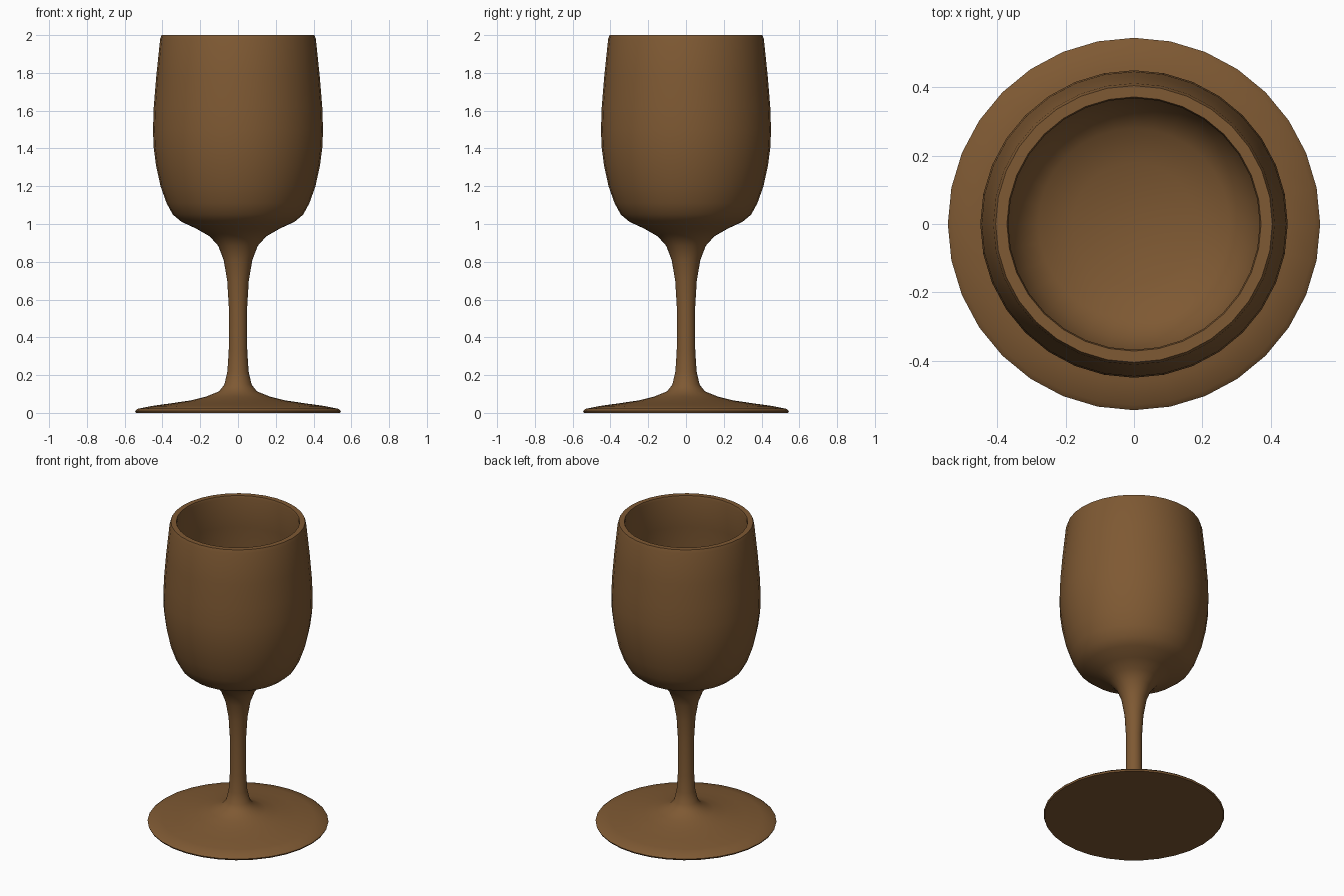
import bpy, bmesh, math

if "Cube" in bpy.data.objects:
    bpy.data.objects.remove(bpy.data.objects["Cube"])

SIDES = 32

# Profile as (radius, height): foot, stem, outer bowl, rim, inner bowl
foot = [(0, 0), (0.54, 0), (0.545, 0.01), (0.53, 0.022), (0.46, 0.036), (0.36, 0.05),
        (0.25, 0.066), (0.17, 0.086), (0.1, 0.114)]
stem = [(0.072, 0.15), (0.056, 0.22), (0.049, 0.33), (0.048, 0.55), (0.057, 0.7),
        (0.076, 0.81), (0.105, 0.885), (0.15, 0.935), (0.22, 0.975)]
outer_bowl = [(0.3, 1.012), (0.345, 1.05), (0.378, 1.11), (0.41, 1.2), (0.434, 1.31),
              (0.447, 1.41), (0.45, 1.5), (0.446, 1.62), (0.433, 1.78), (0.412, 1.98)]
rim = [(0.405, 2.0), (0.372, 2.0), (0.368, 1.985)]
inner_bowl = [(0.392, 1.78), (0.406, 1.6), (0.408, 1.48), (0.395, 1.32), (0.37, 1.2),
              (0.335, 1.11), (0.28, 1.06), (0.18, 1.03), (0.08, 1.012), (0, 1.01)]
profile = foot + stem + outer_bowl + rim + inner_bowl

# Revolve the profile around z
bm = bmesh.new()
verts = [bm.verts.new((r, 0, z)) for r, z in profile]
edges = [bm.edges.new(pair) for pair in zip(verts, verts[1:])]
bmesh.ops.spin(bm, geom=verts + edges, cent=(0, 0, 0), axis=(0, 0, 1),
               angle=math.tau, steps=SIDES)
bmesh.ops.remove_doubles(bm, verts=bm.verts, dist=0.0005)
bmesh.ops.recalc_face_normals(bm, faces=bm.faces)
mesh = bpy.data.meshes.new("goblet")
bm.to_mesh(mesh)
bm.free()
goblet = bpy.data.objects.new("goblet", mesh)
bpy.context.collection.objects.link(goblet)

# Brown material
brown = bpy.data.materials.new("brown")
brown.diffuse_color = (0.21, 0.1, 0.033, 1)
brown.use_nodes = True
brown.node_tree.nodes["Principled BSDF"].inputs["Base Color"].default_value = brown.diffuse_color
mesh.materials.append(brown)

# Smooth shading with sharp rim and foot edge
bpy.context.view_layer.objects.active = goblet
goblet.select_set(True)
bpy.ops.object.shade_smooth_by_angle(angle=math.radians(40))
